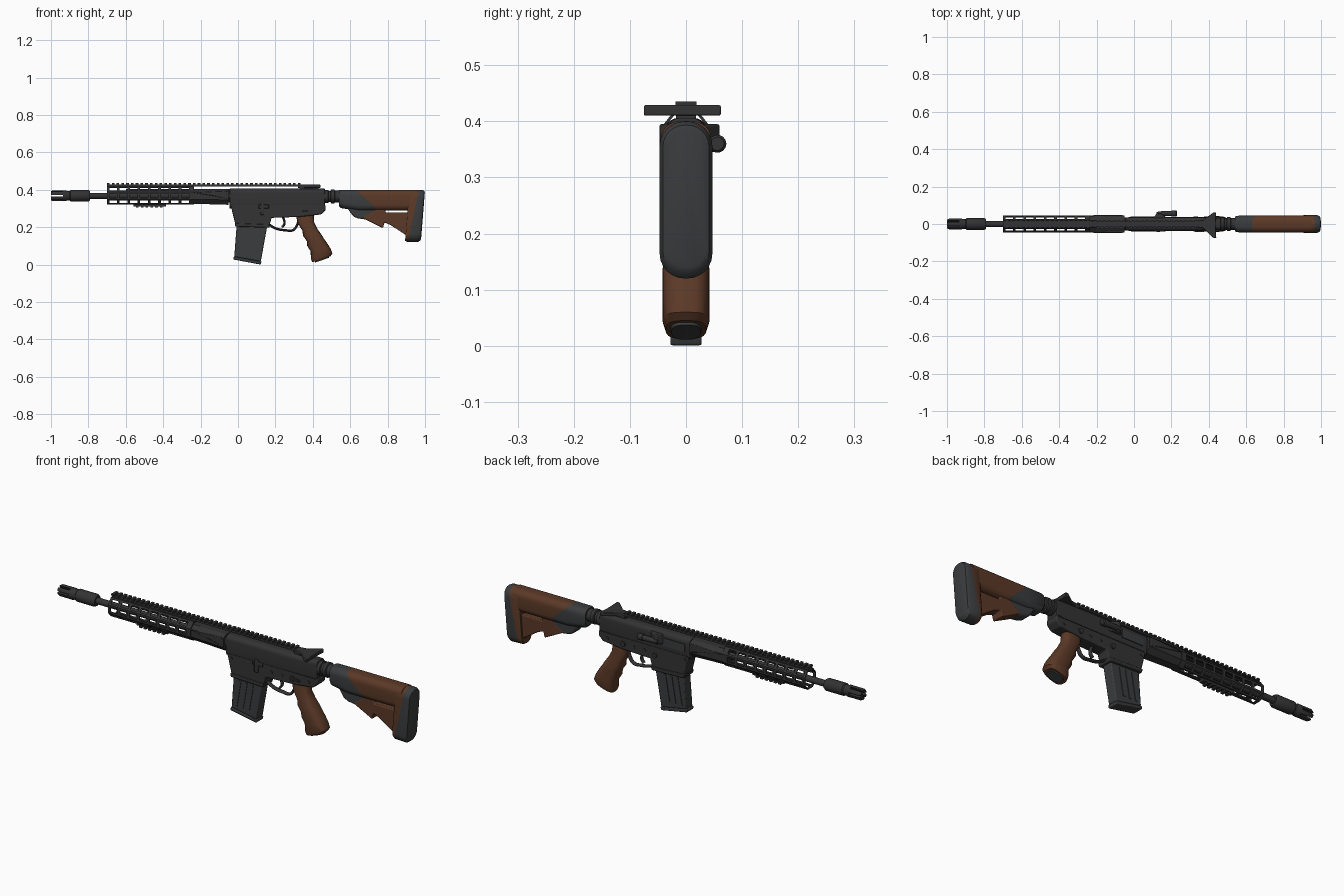
import bpy, bmesh, math
from mathutils import Vector, Matrix

if "Cube" in bpy.data.objects:
    bpy.data.objects.remove(bpy.data.objects["Cube"])


def material(name, rgb):
    m = bpy.data.materials.new(name)
    m.use_nodes = True
    m.diffuse_color = (*rgb, 1)
    m.node_tree.nodes["Principled BSDF"].inputs["Base Color"].default_value = (*rgb, 1)
    return m


METAL = material("dark metal", (0.033, 0.033, 0.034))
POLYMER = material("grey polymer", (0.043, 0.045, 0.047))
BROWN = material("brown furniture", (0.105, 0.041, 0.02))


def finish(name, bm, mat, bevel=0, seg=2, smooth=True):
    bmesh.ops.recalc_face_normals(bm, faces=bm.faces)
    me = bpy.data.meshes.new(name)
    bm.to_mesh(me)
    bm.free()
    ob = bpy.data.objects.new(name, me)
    bpy.context.collection.objects.link(ob)
    me.materials.append(mat)
    if bevel:
        mod = ob.modifiers.new("bevel", "BEVEL")
        mod.width, mod.segments, mod.limit_method = bevel, seg, "ANGLE"
    if smooth:
        bpy.ops.object.select_all(action="DESELECT")
        ob.select_set(True)
        bpy.context.view_layer.objects.active = ob
        bpy.ops.object.shade_smooth_by_angle(angle=math.radians(35))
    return ob


def loft(name, rings, mat, **kw):
    """Skin a list of equal closed rings and cap both ends."""
    bm = bmesh.new()
    loops = [[bm.verts.new(p) for p in r] for r in rings]
    n = len(loops[0])
    for a, b in zip(loops, loops[1:]):
        for i in range(n):
            j = (i + 1) % n
            bm.faces.new((a[i], a[j], b[j], b[i]))
    bm.faces.new(loops[0])
    bm.faces.new(loops[-1])
    return finish(name, bm, mat, **kw)


def side_plate(name, pts, mat, hw, y=0, **kw):
    return loft(name, [[(x, y + s * hw, z) for x, z in pts] for s in (-1, 1)], mat, **kw)


def top_plate(name, pts, mat, lo, hi, **kw):
    return loft(name, [[(x, y, z) for x, y in pts] for z in (lo, hi)], mat, **kw)


def add_box(bm, x0, x1, y0, y1, z0, z1):
    mid = Matrix.Translation(((x0 + x1) / 2, (y0 + y1) / 2, (z0 + z1) / 2))
    bmesh.ops.create_cube(bm, size=1, matrix=mid @ Matrix.Diagonal((x1 - x0, y1 - y0, z1 - z0, 1)))


def boxes(name, dims, mat, **kw):
    bm = bmesh.new()
    for d in dims:
        add_box(bm, *d)
    return finish(name, bm, mat, **kw)


def lathe(name, prof, mat, z, y=0, n=20):
    """Turn (x, radius) pairs about a line along x."""
    ang = [2 * math.pi * i / n for i in range(n)]
    return loft(name, [[(x, y + r * math.cos(a), z + r * math.sin(a)) for a in ang] for x, r in prof], mat)


def stud(name, x, y, z, r, depth, mat=METAL):
    bm = bmesh.new()
    m = Matrix.Translation((x, y, z)) @ Matrix.Rotation(math.pi / 2, 4, "X")
    bmesh.ops.create_cone(bm, cap_ends=True, segments=14, radius1=r, radius2=r, depth=depth, matrix=m)
    return finish(name, bm, mat)


def round_ring(x, hw, lo, hi, r, lean=0, n=6):
    """Rounded rectangle across x; lean shifts x with height."""
    out = []
    for k, (sy, top) in enumerate(((1, 1), (-1, 1), (-1, 0), (1, 0))):
        for i in range(n + 1):
            a = math.pi / 2 * (k + i / n)
            z = (hi - r if top else lo + r) + r * math.sin(a)
            out.append((x + lean * (z - 0.4), sy * (hw - r) + r * math.cos(a), z))
    return out


def split_colour(ob, point, normal, mat):
    """Cut the mesh by a plane and recolour the side the normal points to."""
    ob.data.materials.append(mat)
    bm = bmesh.new()
    bm.from_mesh(ob.data)
    p, nrm = Vector(point), Vector(normal)
    bmesh.ops.bisect_plane(bm, geom=bm.verts[:] + bm.edges[:] + bm.faces[:], plane_co=p, plane_no=nrm)
    for f in bm.faces:
        if (f.calc_center_median() - p).dot(nrm) > 0:
            f.material_index = len(ob.data.materials) - 1
    bm.to_mesh(ob.data)
    bm.free()


# Barrel and slotted muzzle
AXIS = 0.368
lathe("barrel", [(-0.85, 0.016), (-0.05, 0.016)], METAL, AXIS)
lathe("gas_tube", [(-0.6, 0.007), (-0.04, 0.007)], METAL, 0.397, n=10)
muzzle = lathe("muzzle", [(-1, 0.024), (-0.99, 0.029), (-0.92, 0.029), (-0.915, 0.026), (-0.9, 0.026),
                          (-0.895, 0.031), (-0.8, 0.031), (-0.79, 0.025), (-0.79, 0.017)], METAL, AXIS)
bm = bmesh.new()
for k in range(3):
    part = bmesh.ops.create_cube(bm, size=1, matrix=Matrix.Translation((-0.985, 0, AXIS))
                                 @ Matrix.Rotation(k * math.pi / 3, 4, "X") @ Matrix.Diagonal((0.1, 0.1, 0.01, 1)))
cutter = finish("muzzle_cutter", bm, METAL, smooth=False)
cutter.hide_render = True
cut = muzzle.modifiers.new("slots", "BOOLEAN")
cut.object, cut.operation, cut.use_self = cutter, "DIFFERENCE", True
bpy.context.view_layer.objects.active = muzzle
bpy.ops.object.modifier_apply(modifier="slots")
bpy.data.objects.remove(cutter)

# Slotted eight-sided handguard
octagon = [(0.042, 0.348), (0.042, 0.388), (0.02, 0.416), (-0.02, 0.416),
           (-0.042, 0.388), (-0.042, 0.348), (-0.02, 0.324), (0.02, 0.324)]
section = []
for i, a in enumerate(octagon):
    a, b = Vector(a), Vector(octagon[(i + 1) % 8])
    section += [a.lerp(b, t) for t in (0, 0.2, 0.8)]
stations = [-0.7]
for i in range(8):
    stations += [-0.688 + i * 0.055, -0.647 + i * 0.055]
stations.append(-0.235)
bm = bmesh.new()
rows = [[bm.verts.new((x, *p)) for p in section] for x in stations]
for r in range(len(rows) - 1):
    for i in range(24):
        if not (r % 2 == 1 and i % 3 == 1 and i != 7):
            j = (i + 1) % 24
            bm.faces.new((rows[r][i], rows[r][j], rows[r + 1][j], rows[r + 1][i]))
guard = finish("handguard", bm, METAL, smooth=False)
wall = guard.modifiers.new("wall", "SOLIDIFY")
wall.thickness, wall.offset = 0.005, 0


def oct_ring(x, s, top):
    return [(x, y * s, min(AXIS + (z - AXIS) * s, top)) for y, z in octagon]


loft("handguard_sleeve", [oct_ring(-0.25, 0.96, 0.404), oct_ring(-0.2, 1, 0.404), oct_ring(-0.05, 1.1, 0.404)],
     METAL, smooth=False)
side_plate("sleeve_wedge", [(-0.24, 0.385), (-0.06, 0.395), (-0.06, 0.35), (-0.12, 0.365)], METAL, 0.047, bevel=0.003)
lathe("barrel_nut", [(-0.06, 0.036), (-0.03, 0.036)], METAL, AXIS)

# Top and bottom accessory rails with teeth
teeth = [(x, x + 0.014, -0.019, 0.019, 0.426, 0.435) for x in (-0.7 + 0.0255 * i for i in range(41))]
boxes("top_rail", teeth + [(-0.7, 0.4, -0.014, 0.014, 0.418, 0.427), (-0.7, -0.235, -0.016, 0.016, 0.41, 0.42),
                           (0.33, 0.43, -0.018, 0.018, 0.4, 0.42)], METAL, smooth=False)
lower = [(x, x + 0.014, -0.018, 0.018, 0.304, 0.313) for x in (-0.545 + 0.0255 * i for i in range(6))]
boxes("bottom_rail", lower + [(-0.56, -0.385, -0.014, 0.014, 0.311, 0.326)], METAL, smooth=False)

# Receiver halves
loft("upper_receiver", [round_ring(x, w, 0.3, 0.406, 0.022) for x, w in ((-0.045, 0.036), (0.3, 0.036), (0.465, 0.032))],
     METAL, bevel=0.003)
side_plate("lower_receiver", [(-0.04, 0.318), (-0.035, 0.3), (-0.012, 0.205), (0.165, 0.2), (0.18, 0.25), (0.33, 0.255),
                              (0.445, 0.268), (0.468, 0.29), (0.468, 0.318)], METAL, 0.034, bevel=0.005)
side_plate("magwell_lip", [(-0.018, 0.222), (-0.014, 0.203), (0.167, 0.197), (0.172, 0.214)], METAL, 0.039, bevel=0.003)
boxes("receiver_seam", [(-0.03, 0.46, -0.037, 0.037, 0.312, 0.318)], METAL)

# Receiver side fittings
side_plate("ejection_cover", [(-0.02, 0.338), (0.1, 0.338), (0.1, 0.378), (-0.02, 0.378)], POLYMER, 0.003, y=0.037)
top_plate("case_deflector", [(0.1, 0.03), (0.125, 0.06), (0.14, 0.06), (0.18, 0.03)], METAL, 0.345, 0.395, bevel=0.004)
lathe("forward_assist", [(0.12, 0.008), (0.15, 0.013), (0.2, 0.013), (0.2, 0.016), (0.225, 0.016), (0.23, 0.012)],
      METAL, 0.36, y=0.056, n=14)
boxes("bolt_catch", [(0.12, 0.14, -0.043, -0.03, 0.265, 0.33), (0.11, 0.165, -0.041, -0.03, 0.3, 0.32)], METAL, bevel=0.003)
stud("magazine_button", 0.15, 0.037, 0.275, 0.012, 0.012)
for x, z in ((-0.015, 0.295), (0.21, 0.285), (0.27, 0.285), (0.42, 0.29)):
    stud("cross_pin", x, 0, z, 0.008, 0.074)
stud("selector_hub", 0.33, 0, 0.285, 0.013, 0.08)
boxes("selector_lever", [(0.325, 0.375, -0.043, -0.036, 0.28, 0.29)], METAL, bevel=0.002)

# Charging handle
top_plate("charging_handle", [(0.32, 0.014), (0.37, 0.022), (0.425, 0.062), (0.44, 0.062), (0.437, 0.015), (0.437, -0.015),
                              (0.44, -0.075), (0.425, -0.075), (0.37, -0.022), (0.32, -0.014)],
          METAL, 0.41, 0.429, bevel=0.003)

# Magazine
side_plate("magazine", [(-0.01, 0.24), (0.155, 0.24), (0.155, 0.2), (0.122, 0.016), (-0.02, 0.042), (-0.008, 0.2)],
           POLYMER, 0.026, bevel=0.005)
side_plate("magazine_floor", [(-0.023, 0.043), (0.126, 0.016), (0.121, 0), (-0.024, 0.027)], POLYMER, 0.028, bevel=0.004)
for k in range(3):
    x = 0.025 + 0.035 * k
    side_plate("magazine_rib", [(x, 0.19), (x + 0.012, 0.19), (x - 0.011, 0.055), (x - 0.023, 0.055)], POLYMER, 0.029)

# Trigger and its guard
def wire(name, pts, r):
    cu = bpy.data.curves.new(name, "CURVE")
    cu.dimensions, cu.bevel_depth, cu.bevel_resolution = "3D", r, 2
    sp = cu.splines.new("BEZIER")
    sp.bezier_points.add(len(pts) - 1)
    for b, (x, z) in zip(sp.bezier_points, pts):
        b.co = (x, 0, z)
        b.handle_left_type = b.handle_right_type = "AUTO"
    cu.materials.append(METAL)
    cu.use_fill_caps = True
    ob = bpy.data.objects.new(name, cu)
    bpy.context.collection.objects.link(ob)
    ob.scale.y = 1.8


wire("trigger_guard", [(0.165, 0.215), (0.2, 0.194), (0.25, 0.184), (0.295, 0.185), (0.315, 0.21), (0.325, 0.24)], 0.0065)
wire("trigger", [(0.235, 0.262), (0.247, 0.235), (0.247, 0.215), (0.235, 0.2)], 0.006)

# Pistol grip: front and back edge of each ring, then half width
grip_rows = [(0.31, 0.262, 0.405, 0.262, 0.028), (0.32, 0.22, 0.407, 0.225, 0.032), (0.345, 0.18, 0.425, 0.19, 0.036),
             (0.347, 0.155, 0.443, 0.165, 0.04), (0.368, 0.125, 0.462, 0.135, 0.042), (0.37, 0.1, 0.48, 0.11, 0.042),
             (0.388, 0.072, 0.495, 0.085, 0.042), (0.39, 0.03, 0.505, 0.06, 0.042), (0.398, 0.012, 0.495, 0.045, 0.036)]


def grip_ring(fx, fz, bx, bz, hw):
    out = []
    for i in range(20):
        a = 2 * math.pi * i / 20
        c, s = (math.copysign(abs(v) ** 0.7, v) for v in (math.cos(a), math.sin(a)))
        out.append(((fx + bx) / 2 + c * (bx - fx) / 2, s * hw, (fz + bz) / 2 + c * (bz - fz) / 2))
    return out


grip = loft("pistol_grip", [grip_ring(*r) for r in grip_rows], BROWN)
loft("grip_base", [grip_ring(0.41, 0.018, 0.485, 0.043, 0.028), grip_ring(0.413, 0.011, 0.488, 0.037, 0.026)], POLYMER)

# Buffer tube and lock rings
lathe("buffer_tube", [(0.455, 0.03), (0.468, 0.036), (0.482, 0.036), (0.484, 0.03), (0.495, 0.03), (0.498, 0.037),
                      (0.515, 0.037), (0.518, 0.031), (0.56, 0.031)], METAL, 0.364)

# Shoulder stock
beam = loft("stock_beam", [round_ring(x, w, lo, 0.4, 0.032) for x, w, lo in
                           ((0.54, 0.038, 0.312), (0.55, 0.044, 0.302), (0.64, 0.045, 0.288), (0.95, 0.045, 0.288))], POLYMER)
split_colour(beam, (0.63, 0, 0.4), (0.12, 0, 0.13), BROWN)
side_plate("stock_lever", [(0.58, 0.31), (0.6, 0.28), (0.615, 0.258), (0.64, 0.247), (0.69, 0.24), (0.78, 0.265), (0.78, 0.31)],
           POLYMER, 0.03, bevel=0.008)
side_plate("stock_strut", [(0.665, 0.25), (0.775, 0.195), (0.783, 0.225), (0.815, 0.212), (0.925, 0.14), (0.925, 0.278),
                           (0.79, 0.278), (0.785, 0.3), (0.74, 0.3)], BROWN, 0.031, bevel=0.005)
butt = loft("stock_butt", [round_ring(x, w, lo, hi, r, lean=0.08) for x, w, lo, hi, r in
                           ((0.915, 0.04, 0.128, 0.394, 0.038), (0.925, 0.047, 0.122, 0.4, 0.044),
                            (0.985, 0.047, 0.12, 0.4, 0.044), (0.997, 0.041, 0.13, 0.393, 0.038),
                            (1.0, 0.034, 0.14, 0.385, 0.031))], BROWN)
split_colour(butt, (0.967, 0, 0.4), (0.27, 0, -0.055), POLYMER)
